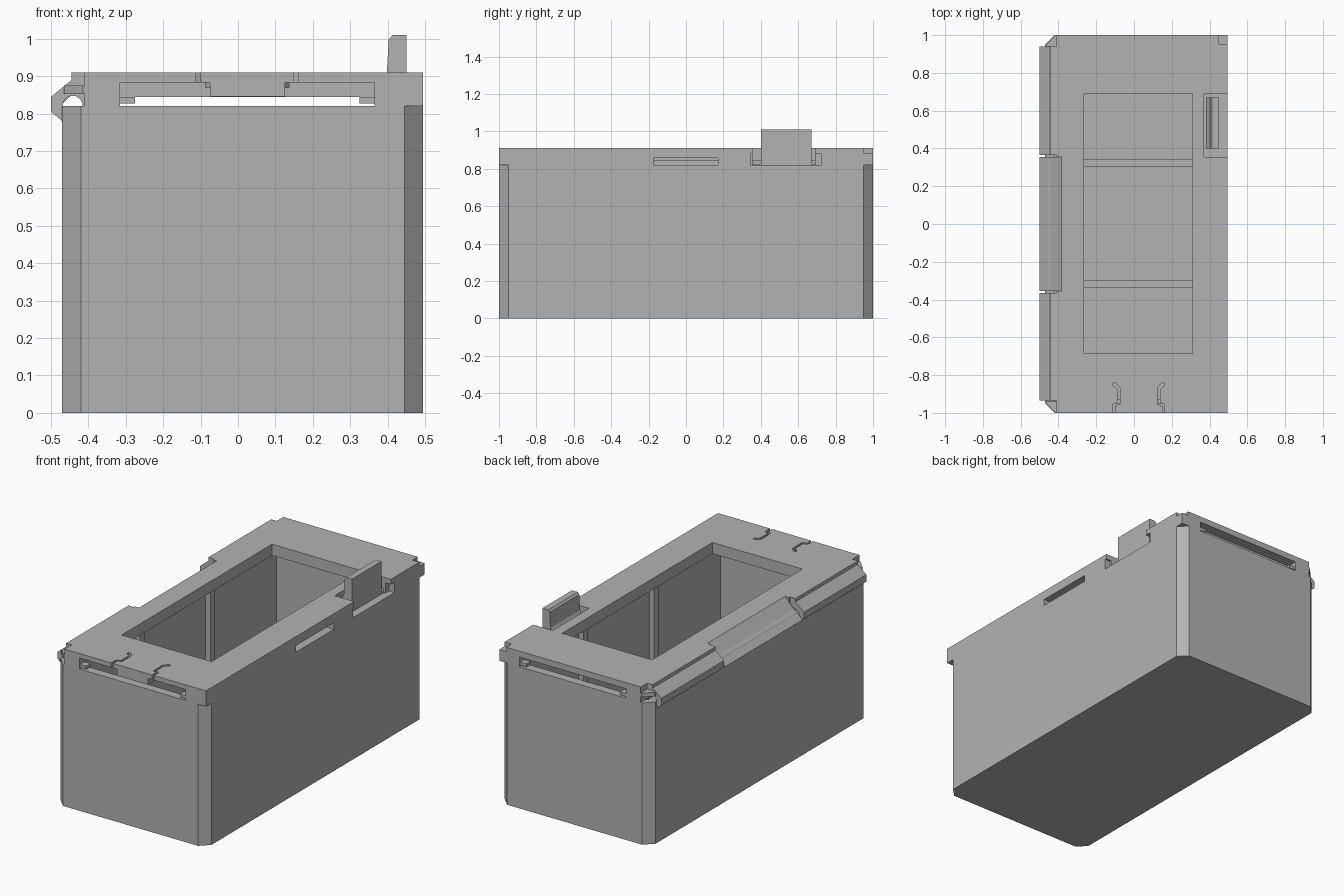
import bpy, bmesh, math

if "Cube" in bpy.data.objects:
    bpy.data.objects.remove(bpy.data.objects["Cube"])

grey = bpy.data.materials.new("plain grey")
grey.use_nodes = True
GREY = (0.45, 0.45, 0.45, 1)
grey.diffuse_color = GREY
grey.node_tree.nodes["Principled BSDF"].inputs["Base Color"].default_value = GREY


def prism(name, points, lo, hi, axis="z"):
    """Extrude an outline: (x, y) along z, or (x, z) along y."""
    bm = bmesh.new()
    place = (lambda a, b, t: (a, b, t)) if axis == "z" else (lambda a, b, t: (a, t, b))
    low = [bm.verts.new(place(a, b, lo)) for a, b in points]
    high = [bm.verts.new(place(a, b, hi)) for a, b in points]
    bm.faces.new(low)
    bm.faces.new(high)
    for i in range(len(points)):
        j = (i + 1) % len(points)
        bm.faces.new((low[i], low[j], high[j], high[i]))
    bmesh.ops.recalc_face_normals(bm, faces=bm.faces)
    mesh = bpy.data.meshes.new(name)
    bm.to_mesh(mesh)
    bm.free()
    mesh.materials.append(grey)
    obj = bpy.data.objects.new(name, mesh)
    bpy.context.collection.objects.link(obj)
    return obj


def block(name, x0, x1, y0, y1, z0, z1):
    return prism(name, [(x0, y0), (x1, y0), (x1, y1), (x0, y1)], z0, z1)


def cut(target, cutter):
    mod = target.modifiers.new(cutter.name, "BOOLEAN")
    mod.operation = "DIFFERENCE"
    mod.solver = "EXACT"
    mod.object = cutter
    cutter.hide_render = True
    cutter.hide_viewport = True
    cutter.display_type = "WIRE"


LEFT, RIGHT, BEVEL = -0.47, 0.495, 0.05
IN_L, IN_R, IN_Y = -0.42, 0.445, 0.95
RIM, UNDER, TOP = 0.82, 0.845, 0.91

# Box with chamfered upright corners
outline = [(LEFT + BEVEL, -1), (RIGHT - BEVEL, -1), (RIGHT, -1 + BEVEL), (RIGHT, 1 - BEVEL),
           (RIGHT - BEVEL, 1), (LEFT + BEVEL, 1), (LEFT, 1 - BEVEL), (LEFT, -1 + BEVEL)]
body = prism("box_body", outline, 0, RIM)
cut(body, block("body_cavity_cutter", IN_L, IN_R, -IN_Y, IN_Y, 0.04, 1))

# Inner ribs on the walls and the floor
for side, y in (("front", -0.32), ("back", 0.325)):
    rib = block(side + "_inner_rib", IN_L - 0.01, IN_R + 0.01, y - 0.02, y + 0.02, 0.03, RIM)
    cut(rib, block(side + "_rib_cutter", IN_L + 0.03, IN_R - 0.03, y - 0.1, y + 0.1, 0.07, 1))

# Lid frame with the large opening
lid = block("lid_frame", -0.41, RIGHT, -1, 1, RIM, TOP)
cut(lid, block("lid_underside_cutter", IN_L + 0.04, IN_R, -IN_Y, IN_Y, 0.7, UNDER))
cut(lid, block("opening_cutter", -0.265, 0.31, -0.685, 0.69, 0.7, 1))
cut(lid, block("hinge_gap_cutter", -0.6, -0.375, -0.355, 0.355, 0.7, 1))
cut(lid, block("corner_notch_cutter", 0.45, 0.6, 0.95, 1.1, 0.885, 1))
cut(lid, block("side_slot_cutter", 0.43, 0.6, -0.175, 0.17, 0.82, 0.857))
cut(lid, block("latch_notch_cutter", 0.37, 0.6, 0.355, 0.69, 0.7, 1))
cut(lid, block("latch_recess_cutter", 0.46, 0.6, 0.345, 0.725, 0.7, 0.88))

# End slots, the front one interrupted by a snap tongue
cut(lid, block("front_slot_low_cutter", -0.315, 0.365, -1.1, -0.94, 0.7, UNDER + 0.001))
cut(lid, block("front_slot_left_cutter", -0.315, -0.075, -1.1, -0.93, 0.8, 0.883))
cut(lid, block("front_slot_right_cutter", 0.125, 0.365, -1.1, -0.93, 0.8, 0.883))
cut(lid, block("back_slot_cutter", -0.315, 0.365, 0.94, 1.1, 0.7, 0.875))
for end, y in (("front", -0.975), ("back", 0.975)):
    for name, x in (("right", -0.295), ("left", 0.345)):
        block(f"{end}_{name}_slot_tab", x - 0.02, x + 0.02, y - 0.02, y + 0.02, 0.827, UNDER)

# Thin jogged slits beside the snap tongue
for name, sign in (("right", -1), ("left", 1)):
    path = [(0.125, -1.1), (0.137, -1.1), (0.137, -0.955), (0.112, -0.945), (0.112, -0.875),
            (0.137, -0.855), (0.137, -0.843), (0.12, -0.843), (0.1, -0.868), (0.1, -0.952),
            (0.125, -0.965)]
    cut(lid, prism(name + "_slit_cutter", [(0.025 + sign * x, y) for x, y in path], 0.87, 1))

# Hinge knuckles with a round pin channel
channel = [(-0.442 + 0.027 * math.cos(a), RIM + 0.028 * math.sin(a))
           for a in (math.pi * (1 - i / 10) for i in range(11))]
lip = [(-0.5, 0.805), (-0.47, 0.78), (-0.47, RIM)]
outer = [(-0.41, TOP), (-0.445, TOP), (-0.445, 0.89), (-0.5, 0.845)] + lip + channel + [(-0.41, RIM)]
middle = [(-0.375, TOP), (-0.385, TOP), (-0.44, 0.855)] + lip + channel + [(-0.375, RIM)]
prism("front_hinge_knuckle", outer, -0.935, -0.365, "y")
prism("back_hinge_knuckle", outer, 0.365, 0.94, "y")
prism("middle_hinge_knuckle", middle, -0.355, 0.355, "y")

# Small sloping corner fillers at the hinge side
for end, s in (("front", -1), ("back", 1)):
    prism(end + "_hinge_corner", [(-0.41, s), (-0.415, s), (-0.465, s * 0.95), (-0.465, s * 0.94),
                                  (-0.41, s * 0.94)], 0.852, 0.875)

# Latch plate standing in its notch
latch = [(0.385, RIM), (0.45, RIM), (0.45, 1.01), (0.413, 1.01), (0.403, 0.998),
         (0.398, 0.91), (0.382, 0.88)]
prism("latch_plate", latch, 0.4, 0.67, "y")
block("latch_shelf", 0.37, 0.45, 0.355, 0.69, 0.8, 0.825)
